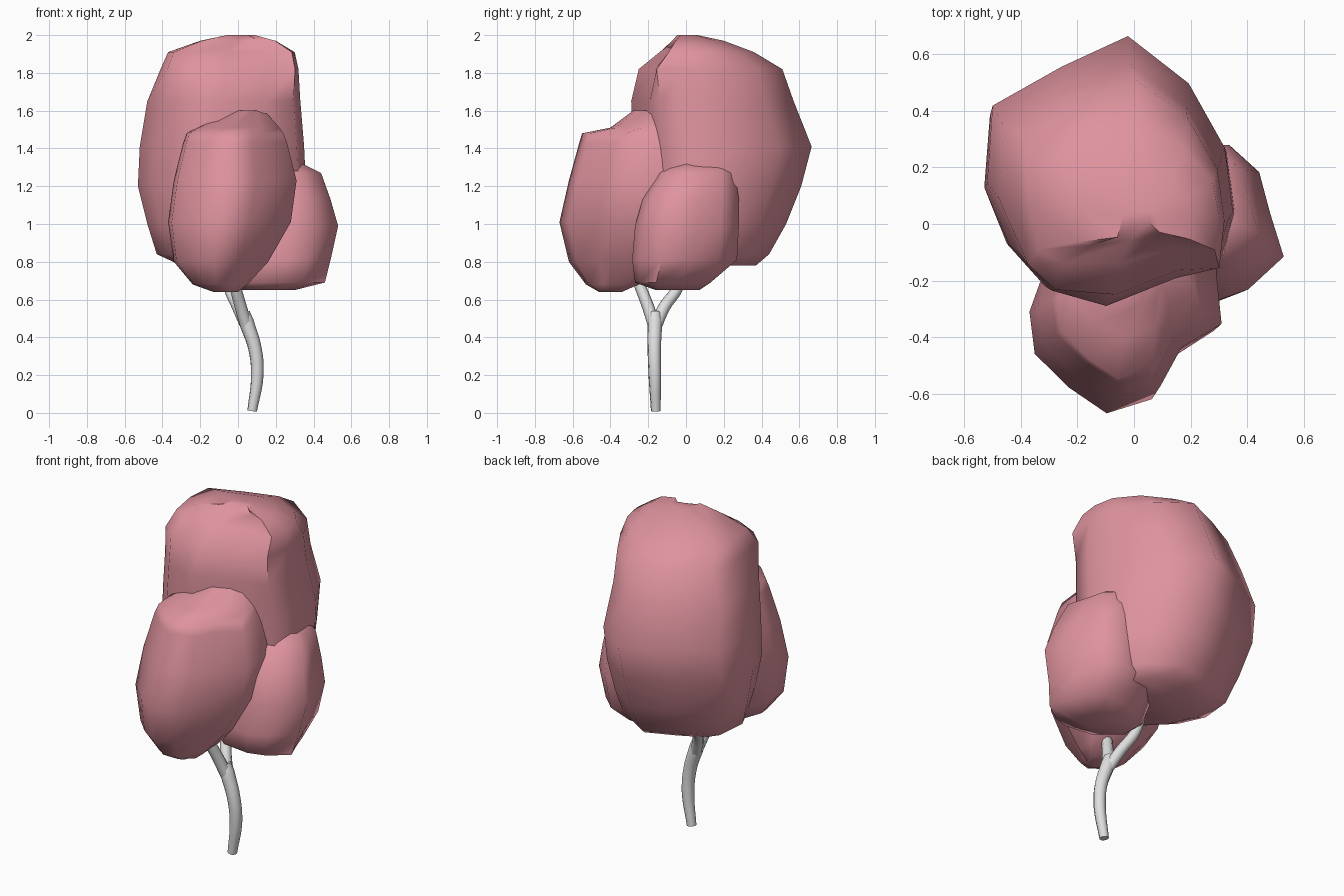
import bpy, bmesh, math

if "Cube" in bpy.data.objects:
    bpy.data.objects.remove(bpy.data.objects["Cube"])


def material(name, rgb):
    m = bpy.data.materials.new(name)
    m.diffuse_color = (*rgb, 1)
    m.use_nodes = True
    m.node_tree.nodes["Principled BSDF"].inputs["Base Color"].default_value = m.diffuse_color
    return m


pink = material("blossom pink", (0.74, 0.295, 0.345))
bark = material("pale bark", (0.74, 0.74, 0.74))


def finish(ob, mat, angle):
    ob.data.materials.append(mat)
    bpy.ops.object.select_all(action='DESELECT')
    ob.select_set(True)
    bpy.context.view_layer.objects.active = ob
    bpy.ops.object.shade_smooth_by_angle(angle=math.radians(angle))


def clump(name, outline, levels, shifts={}, shift_z=9):
    """Stack one plan outline, fitted to (z, x0, x1, y0, y1) at each level.
    Above shift_z the points listed in shifts are moved."""
    xs, ys = [p[0] for p in outline], [p[1] for p in outline]
    ax, bx, ay, by = min(xs), max(xs), min(ys), max(ys)
    bm = bmesh.new()
    rings = []
    for z, x0, x1, y0, y1 in levels:
        ring = []
        for i, (x, y) in enumerate(outline):
            dx, dy = shifts.get(i, (0, 0)) if z > shift_z else (0, 0)
            ring.append(bm.verts.new((x0 + (x - ax) / (bx - ax) * (x1 - x0) + dx,
                                      y0 + (y - ay) / (by - ay) * (y1 - y0) + dy, z)))
        rings.append(ring)
    n = len(outline)
    for a, b in zip(rings, rings[1:]):
        for i in range(n):
            j = (i + 1) % n
            bm.faces.new((a[i], a[j], b[j], b[i]))
    bm.faces.new(rings[0][::-1])
    bm.faces.new(rings[-1])
    bmesh.ops.recalc_face_normals(bm, faces=bm.faces)
    me = bpy.data.meshes.new(name)
    bm.to_mesh(me)
    bm.free()
    ob = bpy.data.objects.new(name, me)
    bpy.context.collection.objects.link(ob)
    finish(ob, pink, 65)


# Tall main foliage at the back, squarer towards its flat top
clump("main_foliage",
      [(-.53, .14), (-.45, -.08), (-.32, -.23), (-.11, -.29), (.16, -.18), (.32, -.12),
       (.36, .04), (.33, .27), (.2, .5), (-.02, .67), (-.26, .56), (-.51, .42)],
      [(.78, -.3, .25, -.14, .37), (.84, -.43, .32, -.2, .44), (1.0, -.48, .34, -.24, .53),
       (1.2, -.53, .36, -.26, .61), (1.41, -.52, .35, -.28, .665), (1.65, -.48, .33, -.29, .57),
       (1.82, -.41, .32, -.25, .51), (1.91, -.37, .3, -.14, .36), (1.97, -.2, .2, -.06, .2),
       (2.0, -.04, .08, 0, .06)],
      shifts={1: (-.03, -.06), 2: (-.04, -.03), 5: (.015, -.04)}, shift_z=1.8)

# Lower foliage at the front
clump("front_foliage",
      [(-.38, -.31), (-.36, -.46), (-.23, -.58), (-.09, -.67), (.08, -.62), (.16, -.47),
       (.31, -.38), (.29, -.18), (.29, -.05), (-.28, -.05)],
      [(.64, -.13, 0, -.46, -.34), (.68, -.24, .05, -.53, -.25), (.8, -.34, .16, -.62, -.12),
       (1.01, -.37, .28, -.67, -.05), (1.23, -.34, .31, -.62, -.05),
       (1.43, -.29, .26, -.565, -.05), (1.48, -.27, .24, -.55, -.05),
       (1.51, -.22, .22, -.4, -.05), (1.6, -.04, .14, -.28, -.05)])

# Small foliage on the right, widest in front near its foot
clump("right_foliage",
      [(-.05, -.1), (.1, -.26), (.29, -.29), (.4, -.25), (.53, -.13), (.48, .03),
       (.44, .18), (.33, .28), (.1, .25), (-.05, .1)],
      [(.65, 0, .3, -.16, .07), (.69, -.05, .46, -.27, .13), (.81, -.05, .49, -.285, .27),
       (.99, -.03, .53, -.27, .28), (1.13, 0, .49, -.23, .28), (1.27, .05, .44, -.14, .26),
       (1.32, .1, .34, -.08, .22)])


def limb(name, points):
    """Tapered round limb through (x, y, z, radius) points."""
    cu = bpy.data.curves.new(name, 'CURVE')
    cu.dimensions = '3D'
    cu.bevel_depth = 1
    cu.bevel_resolution = 2
    cu.resolution_u = 5
    cu.use_fill_caps = True
    sp = cu.splines.new('BEZIER')
    sp.bezier_points.add(len(points) - 1)
    for bp, (x, y, z, r) in zip(sp.bezier_points, points):
        bp.co, bp.radius = (x, y, z), r
        bp.handle_left_type = bp.handle_right_type = 'AUTO'
    ob = bpy.data.objects.new(name, cu)
    bpy.context.collection.objects.link(ob)
    bpy.ops.object.select_all(action='DESELECT')
    ob.select_set(True)
    bpy.context.view_layer.objects.active = ob
    bpy.ops.object.convert(target='MESH')
    finish(bpy.context.object, bark, 50)


# Curved trunk that forks into two branches
limb("trunk", [(.075, -.16, .01, .026), (.102, -.165, .2, .034), (.09, -.168, .34, .036),
               (.045, -.165, .48, .04), (.03, -.165, .53, .034)])
limb("front_branch", [(.045, -.168, .46, .033), (.015, -.2, .56, .032), (-.02, -.25, .69, .03),
                      (-.04, -.28, .78, .02)])
limb("back_branch", [(.045, -.16, .46, .033), (0, -.115, .56, .032), (-.045, -.045, .66, .03),
                     (-.07, 0, .8, .02)])
